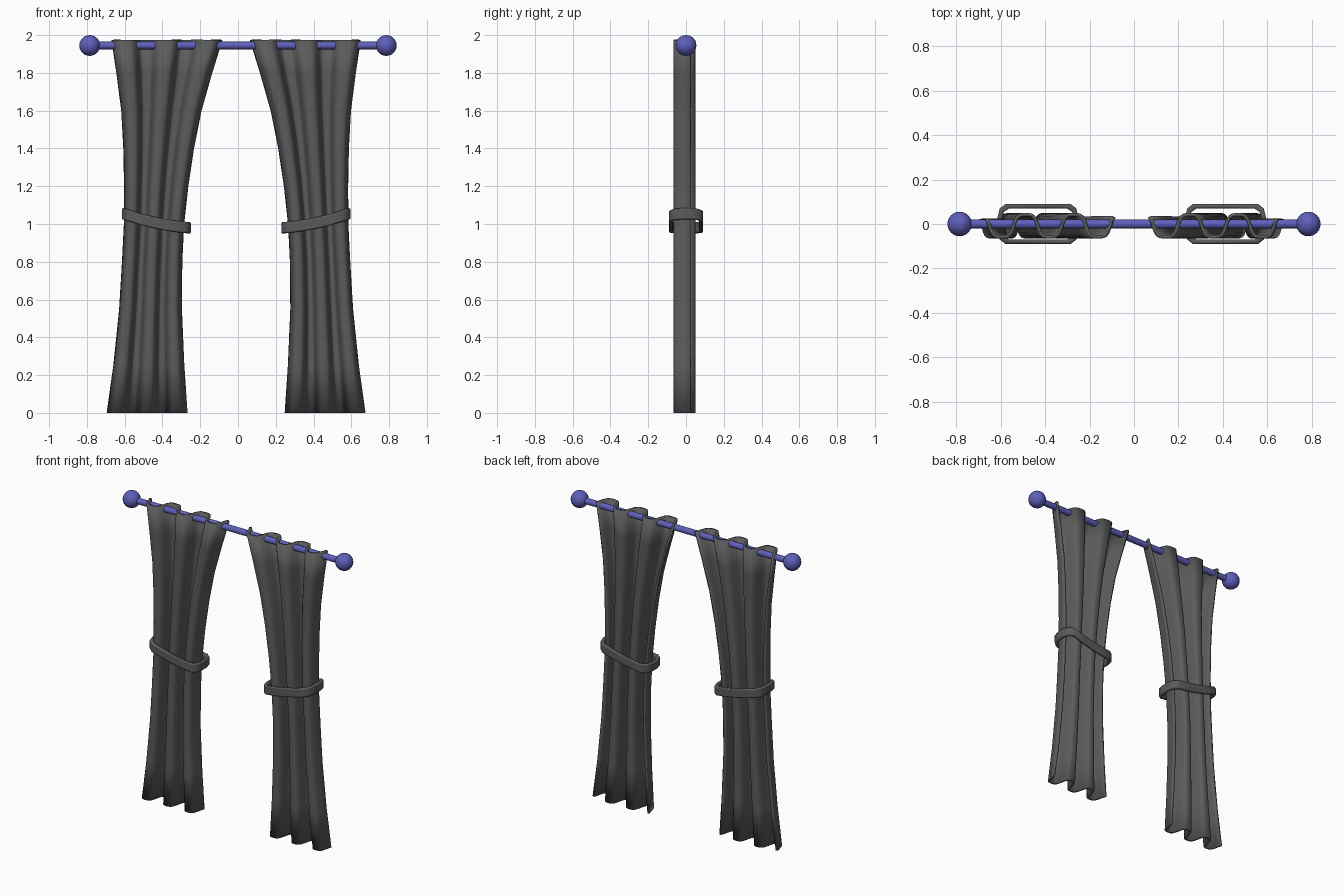
import bpy, bmesh, math

cube = bpy.data.objects.get("Cube")
if cube:
    bpy.data.objects.remove(cube, do_unlink=True)


def material(name, rgb):
    m = bpy.data.materials.new(name)
    m.use_nodes = True
    m.diffuse_color = (*rgb, 1)
    m.node_tree.nodes["Principled BSDF"].inputs["Base Color"].default_value = (*rgb, 1)
    return m


CLOTH = material("charcoal cloth", (0.105, 0.105, 0.105))
METAL = material("blue metal", (0.115, 0.115, 0.5))
MIRROR_X = -0.01      # the two panels mirror about this line
ROD_Z = 1.945


def finish(obj, mat, angle=40):
    obj.data.materials.append(mat)
    bpy.ops.object.select_all(action="DESELECT")
    obj.select_set(True)
    bpy.context.view_layer.objects.active = obj
    bpy.ops.object.shade_smooth_by_angle(angle=math.radians(angle))


def grid_object(name, rows, closed=False):
    """Mesh from rows of points; closed joins both directions into a ring."""
    bm = bmesh.new()
    vs = [[bm.verts.new(p) for p in row] for row in rows]
    nr, nc = len(vs), len(vs[0])
    for i in range(nr if closed else nr - 1):
        for j in range(nc if closed else nc - 1):
            a, b = vs[i], vs[(i + 1) % nr]
            k = (j + 1) % nc
            bm.faces.new((a[j], a[k], b[k], b[j]))
    bmesh.ops.recalc_face_normals(bm, faces=bm.faces)
    me = bpy.data.meshes.new(name)
    bm.to_mesh(me)
    bm.free()
    obj = bpy.data.objects.new(name, me)
    bpy.context.collection.objects.link(obj)
    return obj


# Panel outline: height, inner edge, outer edge
OUTLINE = [(0, .264, .678), (.25, .281, .643), (.55, .294, .612), (.8, .292, .597),
           (1.0, .282, .587), (1.2, .26, .586), (1.4, .23, .59), (1.6, .19, .601),
           (1.8, .133, .627), (1.975, .079, .653)]


def fold(t):
    """Square-shouldered pleats, three in front of the rod and two behind."""
    w = math.cos(math.tau * (t - .505) / .38)
    return -.008 - .05 * math.tanh(2.2 * w) / math.tanh(2.2)


def curtain(name, side):
    n = 60
    rows = [[(MIRROR_X + side * (a + (b - a) * j / n), fold(j / n), z)
             for j in range(n + 1)] for z, a, b in OUTLINE]
    obj = grid_object(name, rows)
    sol = obj.modifiers.new("thickness", "SOLIDIFY")
    sol.thickness = .015
    sol.offset = 0
    finish(obj, CLOTH, 50)


# Tieback: a sloping chamfered loop around each panel
def tieback(name, side):
    cx, hx, hy = .422, .183, .09
    quarter = [(1, .3), (.94, .78), (.8, 1), (.4, 1)]
    path = quarter + [(0, 1)] + [(-x, y) for x, y in reversed(quarter)]
    path += [(-x, -y) for x, y in path]
    rows = []
    for px, py in path:
        z = 1.005 + .037 * px + .012 * px * px
        row = []
        for inset, dz in ((0, -.03), (0, .03), (.02, .03), (.02, -.03)):
            row.append((MIRROR_X + side * (cx + px * (hx - inset)), py * (hy - inset), z + dz))
        rows.append(row)
    obj = grid_object(name, rows, closed=True)
    bev = obj.modifiers.new("soft edges", "BEVEL")
    bev.width = .007
    bev.segments = 2
    bev.limit_method = "ANGLE"
    bev.angle_limit = math.radians(60)
    finish(obj, CLOTH, 45)


for label, side in (("left", 1), ("right", -1)):
    curtain(label + "_curtain", side)
    tieback(label + "_tieback", side)
    # Round end of the rod
    bpy.ops.mesh.primitive_uv_sphere_add(segments=24, ring_count=14, radius=.055,
                                         location=(side * .785, 0, ROD_Z))
    ball = bpy.context.object
    ball.name = label + "_finial"
    finish(ball, METAL)

# Rod
bpy.ops.mesh.primitive_cylinder_add(vertices=20, radius=.02, depth=1.54,
                                    location=(0, 0, ROD_Z), rotation=(0, math.pi / 2, 0))
rod = bpy.context.object
rod.name = "curtain_rod"
finish(rod, METAL)
